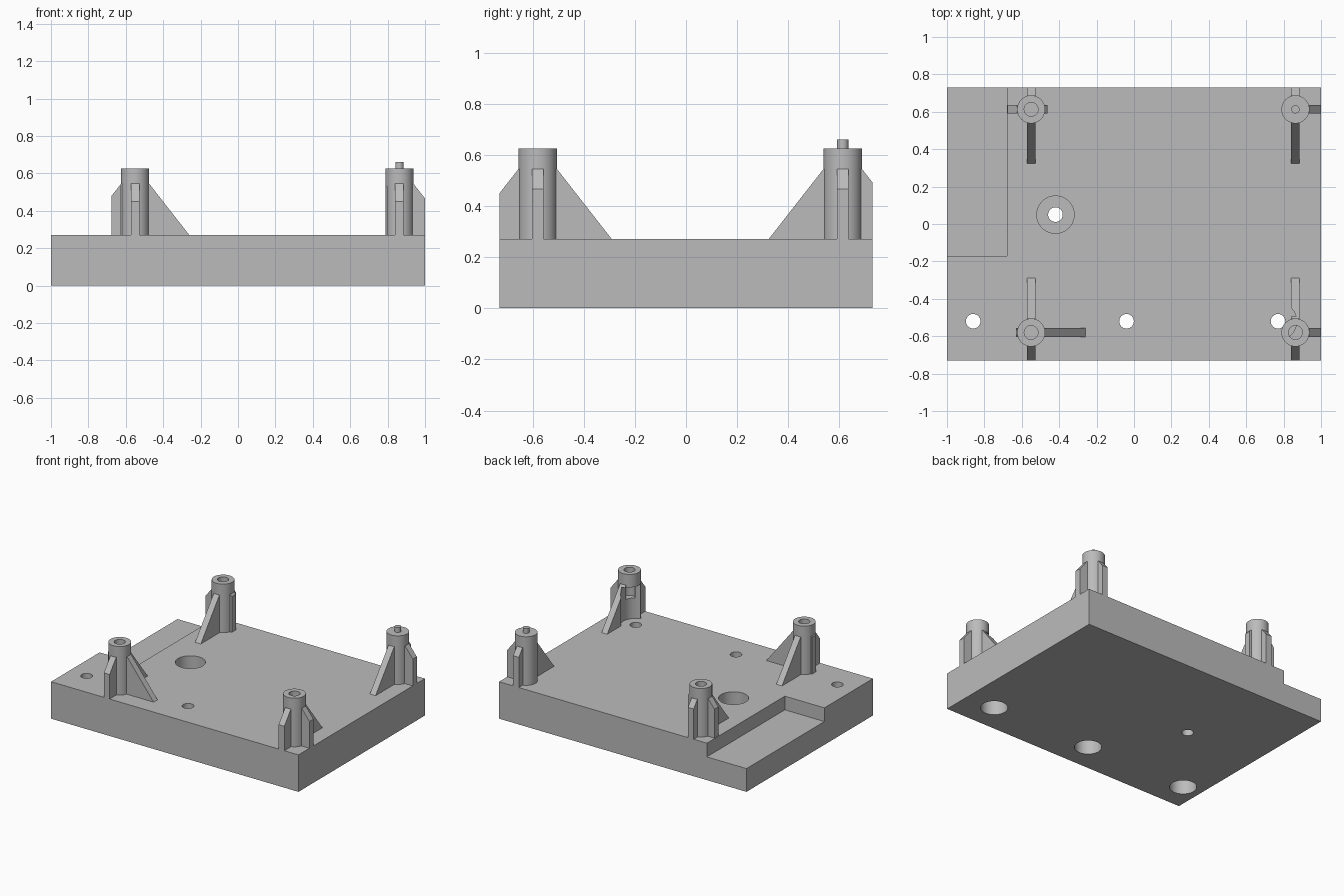
import bpy, bmesh, math
from mathutils import Matrix

cube = bpy.data.objects.get("Cube")
if cube:
    bpy.data.objects.remove(cube, do_unlink=True)

grey = bpy.data.materials.new("plain_grey")
grey.use_nodes = True
grey.diffuse_color = (0.5, 0.5, 0.5, 1)
grey.node_tree.nodes["Principled BSDF"].inputs["Base Color"].default_value = grey.diffuse_color

DECK, HALF_X, HALF_Y = 0.27, 1.0, 0.73
POST_R, POST_TOP = 0.075, 0.625
RIB_TOP, RIB_SLOPE, RIB_W = 0.545, 1.28, 0.046


def finish(name, bm):
    bmesh.ops.recalc_face_normals(bm, faces=bm.faces)
    mesh = bpy.data.meshes.new(name)
    bm.to_mesh(mesh)
    bm.free()
    mesh.materials.append(grey)
    obj = bpy.data.objects.new(name, mesh)
    bpy.context.collection.objects.link(obj)
    return obj


def box(name, x0, x1, y0, y1, z0, z1):
    bm = bmesh.new()
    place = (Matrix.Translation(((x0 + x1) / 2, (y0 + y1) / 2, (z0 + z1) / 2))
             @ Matrix.Diagonal((x1 - x0, y1 - y0, z1 - z0, 1)))
    bmesh.ops.create_cube(bm, size=1, matrix=place)
    return finish(name, bm)


def cylinder(name, x, y, r, z0, z1):
    bm = bmesh.new()
    bmesh.ops.create_cone(bm, cap_ends=True, segments=48, radius1=r, radius2=r,
                          depth=z1 - z0, matrix=Matrix.Translation((x, y, (z0 + z1) / 2)))
    return finish(name, bm)


def select_only(obj):
    bpy.ops.object.select_all(action='DESELECT')
    obj.select_set(True)
    bpy.context.view_layer.objects.active = obj


def cut(obj, cutter):
    cutter.hide_render = True
    mod = obj.modifiers.new("cut", 'BOOLEAN')
    mod.operation, mod.solver, mod.object = 'DIFFERENCE', 'EXACT', cutter
    select_only(obj)
    bpy.ops.object.modifier_apply(modifier=mod.name)
    bpy.data.objects.remove(cutter, do_unlink=True)


def smooth(obj):
    select_only(obj)
    bpy.ops.object.shade_smooth_by_angle(angle=math.radians(30))


def rib(name, x, y, angle, reach):
    """Gusset reaching out from a post, flat at the post and sloping down."""
    end_z = max(DECK, RIB_TOP - RIB_SLOPE * (reach - POST_R))
    profile = [(0.05, DECK), (reach, DECK)]
    if end_z > DECK + 0.005:
        profile.append((reach, end_z))
    profile += [(POST_R, RIB_TOP), (0.05, RIB_TOP)]
    bm = bmesh.new()
    face = bm.faces.new([bm.verts.new((d, -RIB_W / 2, z)) for d, z in profile])
    side = bmesh.ops.extrude_face_region(bm, geom=[face])["geom"]
    bmesh.ops.translate(bm, vec=(0, RIB_W, 0),
                        verts=[v for v in side if isinstance(v, bmesh.types.BMVert)])
    bm.transform(Matrix.Translation((x, y, 0)) @ Matrix.Rotation(math.radians(angle), 4, 'Z'))
    return finish(name, bm)


# Base plate with the stepped corner
base = box("base_plate", -HALF_X, HALF_X, -HALF_Y, HALF_Y, 0, DECK)
cut(base, box("step_cutter", -1.1, -0.68, -0.17, 0.83, 0.17, 0.4))

# Screw holes along the front, widened from below
for x in (-0.86, -0.04, 0.77):
    cut(base, cylinder("hole_cutter", x, -0.52, 0.039, -0.1, 0.4))
    cut(base, cylinder("bore_cutter", x, -0.52, 0.09, -0.1, 0.17))

# Centre hole, widened from above
cut(base, cylinder("hole_cutter", -0.42, 0.05, 0.039, -0.1, 0.4))
cut(base, cylinder("bore_cutter", -0.42, 0.05, 0.1, 0.1, 0.4))
smooth(base)

# Posts: position, then how far each rib reaches by direction angle
LEFT_X, RIGHT_X, FRONT_Y, BACK_Y = -0.55, 0.863, -0.58, 0.613
posts = {
    "front_right": (LEFT_X, FRONT_Y, {0: 0.29, 90: 0.29, 180: 0.08, 270: 0.15}),
    "back_right": (LEFT_X, BACK_Y, {0: 0.087, 90: 0.117, 180: 0.125, 270: 0.29}),
    "front_left": (RIGHT_X, FRONT_Y, {0: 0.137, 90: 0.29, 270: 0.15}),
    "back_left": (RIGHT_X, BACK_Y, {0: 0.137, 90: 0.117, 270: 0.29}),
}
for corner, (x, y, reaches) in posts.items():
    post = cylinder(corner + "_post", x, y, POST_R, DECK, POST_TOP)
    parts = [post]
    if corner == "back_left":
        smooth(cylinder("locating_pin", x, y, 0.022, POST_TOP, 0.66))
    else:
        cut(post, cylinder("bore_cutter", x, y, 0.037, 0.42, 0.7))
    for angle, reach in reaches.items():
        parts.append(rib(f"{corner}_rib_{angle}", x, y, angle, reach))
    # Screw head clearance beside the front left post
    if corner == "front_left":
        for part in parts[:3]:
            cut(part, cylinder("clearance_cutter", 0.77, -0.52, 0.1, 0.2, 0.53))
    for part in parts:
        smooth(part)
